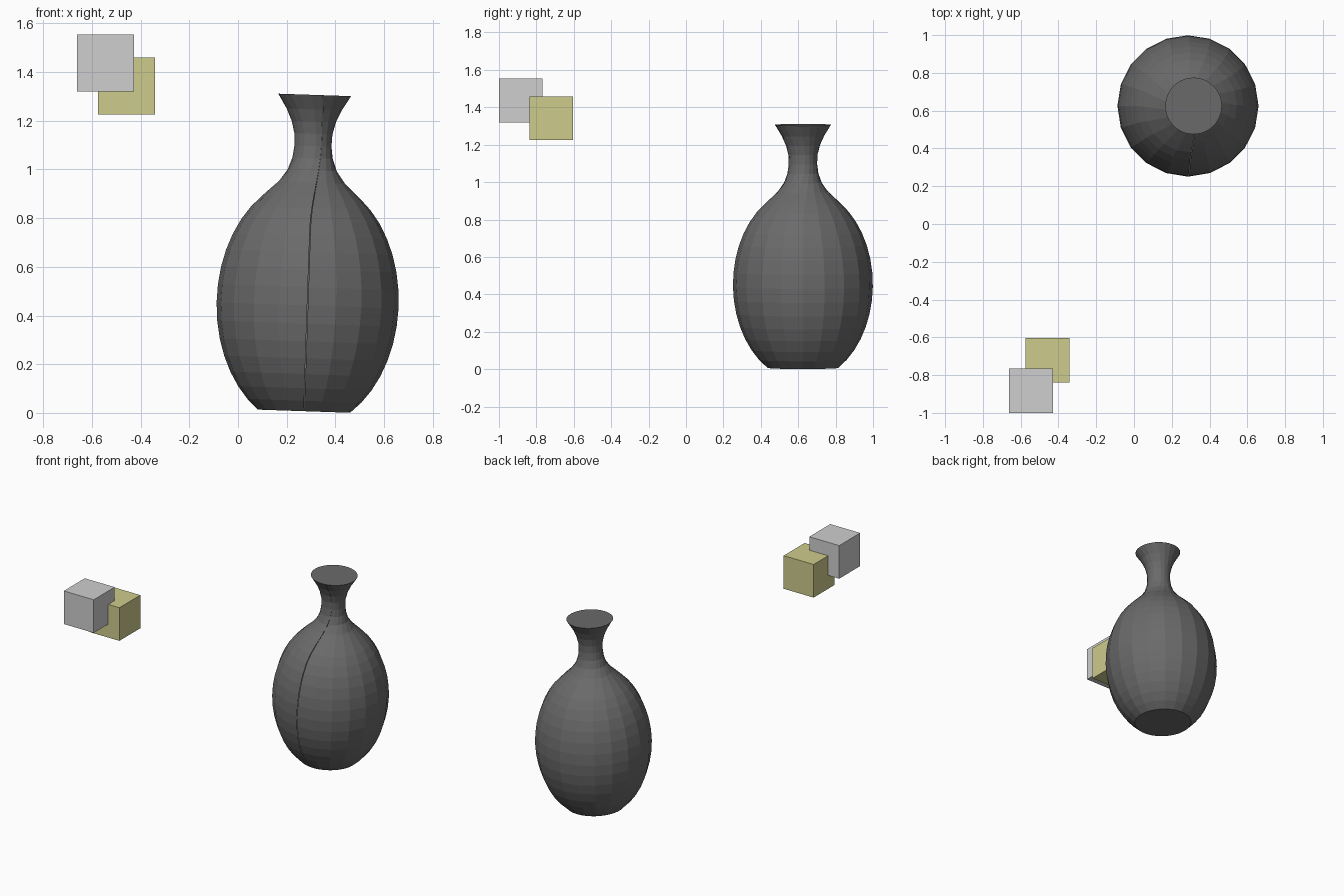
import bpy
import bmesh
from math import asin, cos, sin, pi
from mathutils import Matrix

default = bpy.data.objects.get("Cube")
if default:
    bpy.data.objects.remove(default, do_unlink=True)


def make_material(name, rgb):
    mat = bpy.data.materials.new(name)
    mat.use_nodes = True
    colour = (*rgb, 1)
    mat.diffuse_color = colour
    mat.node_tree.nodes["Principled BSDF"].inputs["Base Color"].default_value = colour
    return mat


def finish(bm, name, mat, matrix):
    mesh = bpy.data.meshes.new(name)
    bm.to_mesh(mesh)
    bm.free()
    mesh.materials.append(mat)
    obj = bpy.data.objects.new(name, mesh)
    obj.matrix_world = matrix
    bpy.context.collection.objects.link(obj)
    return obj


dark_grey = make_material("dark grey", (0.145, 0.145, 0.145))
light_grey = make_material("light grey", (0.62, 0.62, 0.62))
yellow = make_material("dull yellow", (0.61, 0.60, 0.26))

# Vase profile: an egg-shaped belly followed by a flared neck
SIDES = 20
STEPS = 14
MIDDLE, HALF_HEIGHT, BELLY = 0.445, 0.516, 0.374
low = -asin(MIDDLE / HALF_HEIGHT)
high = 1.0
profile = []
for i in range(STEPS + 1):
    a = low + (high - low) * i / STEPS
    profile.append((BELLY * cos(a), MIDDLE + HALF_HEIGHT * sin(a)))
profile += [(0.170, 0.91), (0.138, 0.94), (0.101, 0.99), (0.083, 1.04),
            (0.077, 1.09), (0.079, 1.14), (0.091, 1.19), (0.113, 1.24),
            (0.150, 1.30)]


def seam_angle(radius, z):
    """The seam drifts sideways as it climbs the neck."""
    t = min(max((z - 0.75) / 0.35, 0), 1)
    return asin(0.035 * t * t * (3 - 2 * t) / radius)


# Vase wall, wrapped around with a hairline open seam at the front
vase_matrix = Matrix.Translation((0.271, 0.625, 0.007)) @ Matrix.Rotation(0.034, 4, "Y")
GAP = 0.008
bm = bmesh.new()
rings = []
for radius, z in profile:
    start = -pi / 2 + seam_angle(radius, z) + GAP / 2
    angles = [start + (2 * pi - GAP) * k / SIDES for k in range(SIDES + 1)]
    rings.append([bm.verts.new((radius * cos(a), radius * sin(a), z)) for a in angles])
for lower, upper in zip(rings, rings[1:]):
    for k in range(SIDES):
        bm.faces.new((lower[k], lower[k + 1], upper[k + 1], upper[k]))
finish(bm, "vase_wall", dark_grey, vase_matrix)

# Flat discs closing the base and the mouth
for name, (radius, z), flip in (("vase_base", profile[0], True),
                                ("vase_mouth", profile[-1], False)):
    bm = bmesh.new()
    bmesh.ops.create_circle(bm, cap_ends=True, segments=48, radius=radius)
    bmesh.ops.translate(bm, verts=bm.verts, vec=(0, 0, z))
    bm.normal_update()
    for face in bm.faces:
        if (face.normal.z > 0) == flip:
            face.normal_flip()
    finish(bm, name, dark_grey, vase_matrix)

# Two overlapping cubes
for name, mat, centre in (("grey_cube", light_grey, (-0.545, -0.883, 1.437)),
                          ("yellow_cube", yellow, (-0.458, -0.721, 1.342))):
    bm = bmesh.new()
    bmesh.ops.create_cube(bm, size=0.234)
    finish(bm, name, mat, Matrix.Translation(centre))
